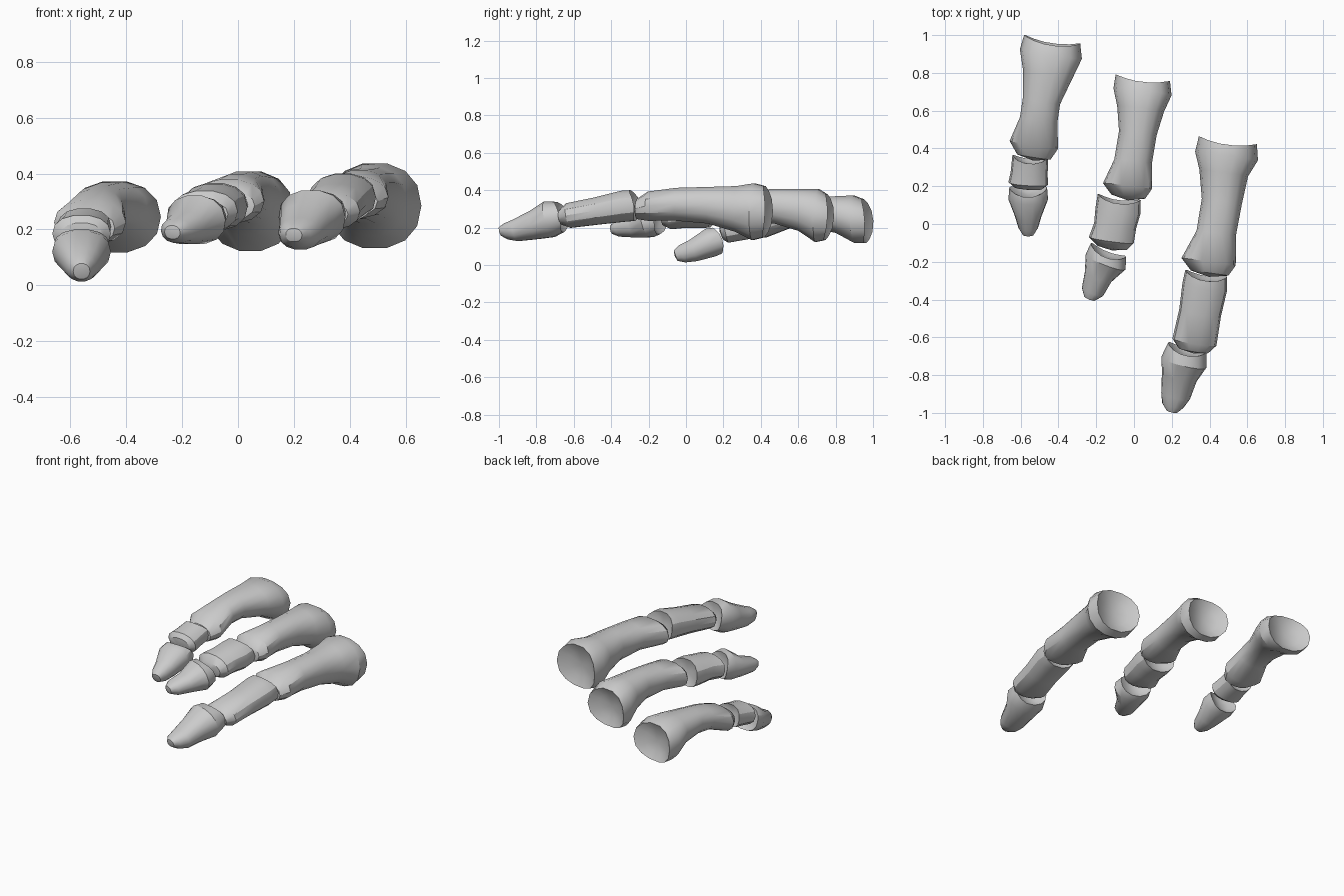
import bpy, bmesh, math
from mathutils import Vector

SIDES = 14


def bone(name, secs, tip=0.02, cup=0.045):
    """Loft oval rings (x, y, z, half width, half height) along a bone; cupped back, domed front."""
    axis = (Vector(secs[-1][:3]) - Vector(secs[0][:3])).normalized()
    side = axis.cross(Vector((0, 0, 1))).normalized()
    up = side.cross(axis)
    bm = bmesh.new()

    def ring(c, hw, hh, saddle=0.0):
        vs = []
        for i in range(SIDES):
            a = 2 * math.pi * i / SIDES
            ca, sa = math.cos(a), math.sin(a)
            # slightly squared oval with a flatter underside
            u = math.copysign(abs(ca) ** 0.9, ca) * hw
            v = math.copysign(abs(sa) ** 0.9, sa) * hh
            p = Vector(c) + side * u + up * v - axis * saddle * math.cos(2 * a)
            vs.append(bm.verts.new(p))
        return vs

    rings = [ring(s[:3], s[3], s[4], 0.014 if i == 0 else 0) for i, s in enumerate(secs)]
    # joint socket
    s = secs[0]
    rings.insert(0, ring(Vector(s[:3]) + axis * cup * 0.7, s[3] * 0.6, s[4] * 0.6, 0.006))
    for r0, r1 in zip(rings, rings[1:]):
        for i in range(SIDES):
            j = (i + 1) % SIDES
            bm.faces.new((r0[i], r0[j], r1[j], r1[i]))
    ends = ((rings[0], Vector(s[:3]) + axis * cup),
            (rings[-1], Vector(secs[-1][:3]) + axis * tip))
    for r, c in ends:
        m = bm.verts.new(c)
        for i in range(SIDES):
            bm.faces.new((r[i], r[(i + 1) % SIDES], m))
    bmesh.ops.recalc_face_normals(bm, faces=bm.faces)
    me = bpy.data.meshes.new(name)
    bm.to_mesh(me)
    bm.free()
    ob = bpy.data.objects.new(name, me)
    bpy.context.collection.objects.link(ob)
    bpy.ops.object.select_all(action='DESELECT')
    ob.select_set(True)
    bpy.context.view_layer.objects.active = ob
    bpy.ops.object.shade_smooth_by_angle(angle=math.radians(32))


# Left toe
bone("left_toe_long_bone", [
    (-.435, .965, .235, .15, .12), (-.44, .90, .245, .166, .13), (-.455, .80, .27, .135, .10),
    (-.49, .65, .28, .10, .08), (-.505, .55, .27, .10, .075), (-.53, .42, .225, .13, .08),
    (-.53, .355, .205, .09, .055)])
bone("left_toe_middle_bone", [
    (-.55, .345, .21, .095, .07), (-.555, .27, .195, .098, .068),
    (-.56, .215, .185, .105, .068), (-.56, .19, .18, .075, .045)], 0.01, 0.03)
bone("left_toe_tip_bone", [
    (-.56, .18, .135, .10, .075), (-.56, .13, .12, .105, .08), (-.56, .04, .078, .07, .062),
    (-.56, -.02, .06, .052, .05), (-.56, -.055, .05, .03, .03)], 0.006, 0.03)

# Centre toe
bone("centre_toe_long_bone", [
    (.045, .76, .255, .145, .125), (.045, .70, .265, .155, .145), (.035, .61, .295, .125, .115),
    (.02, .48, .315, .10, .095), (-.005, .33, .315, .10, .085), (-.035, .20, .30, .13, .08),
    (-.03, .145, .285, .09, .05)])
bone("centre_toe_middle_bone", [
    (-.08, .13, .285, .115, .085), (-.085, .07, .28, .12, .085), (-.10, -.01, .275, .112, .078),
    (-.12, -.085, .265, .12, .075), (-.115, -.125, .255, .08, .045)], 0.015, 0.03)
bone("centre_toe_tip_bone", [
    (-.14, -.15, .245, .10, .08), (-.15, -.20, .235, .113, .09), (-.19, -.28, .205, .075, .06),
    (-.22, -.36, .195, .06, .045), (-.235, -.395, .19, .03, .025)], 0.006, 0.03)

# Right toe
bone("right_toe_long_bone", [
    (.495, .43, .285, .155, .14), (.49, .36, .285, .168, .155), (.475, .27, .30, .13, .125),
    (.465, .12, .32, .107, .10), (.435, -.05, .325, .105, .09), (.395, -.20, .315, .145, .08),
    (.40, -.26, .30, .10, .055)])
bone("right_toe_middle_bone", [
    (.38, -.275, .32, .112, .085), (.375, -.33, .315, .12, .085), (.35, -.47, .29, .112, .075),
    (.32, -.625, .265, .118, .068), (.315, -.67, .255, .08, .04)], 0.015, 0.03)
bone("right_toe_tip_bone", [
    (.28, -.665, .26, .105, .085), (.265, -.73, .245, .123, .10), (.24, -.81, .215, .095, .08),
    (.22, -.91, .185, .078, .06), (.205, -.96, .18, .058, .045),
    (.20, -.992, .18, .03, .025)], 0.006, 0.03)
